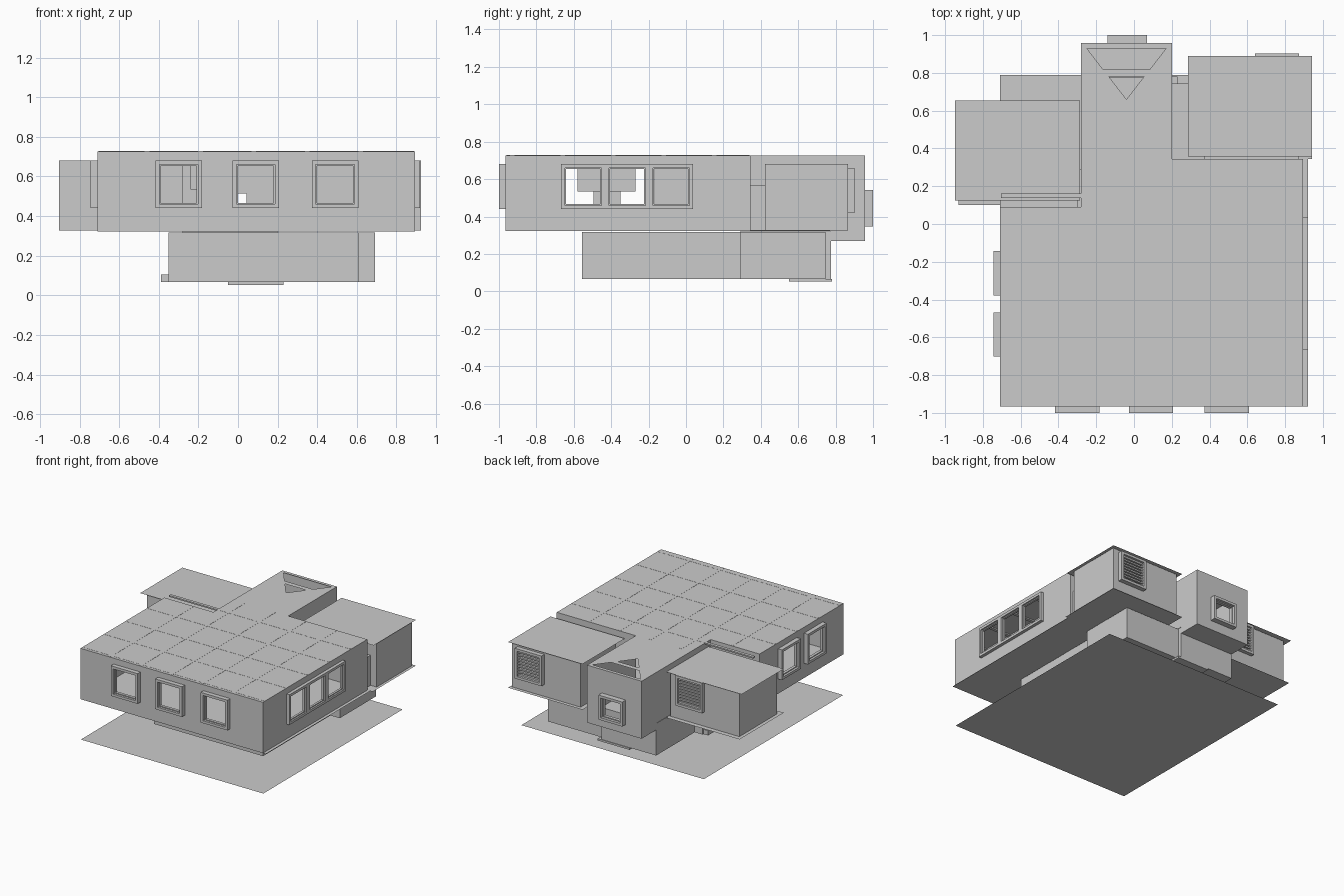
import bpy, bmesh
from mathutils import Vector

if "Cube" in bpy.data.objects:
    bpy.data.objects.remove(bpy.data.objects["Cube"])

grey = bpy.data.materials.new("plain_grey")
grey.diffuse_color = (0.6, 0.6, 0.6, 1)
grey.use_nodes = True
grey.node_tree.nodes["Principled BSDF"].inputs["Base Color"].default_value = grey.diffuse_color

FLOOR, TOP = 0.323, 0.727


def finish(bm, name):
    me = bpy.data.meshes.new(name)
    bm.to_mesh(me)
    bm.free()
    ob = bpy.data.objects.new(name, me)
    me.materials.append(grey)
    bpy.context.collection.objects.link(ob)
    return ob


def add_box(bm, x0, x1, y0, y1, z0, z1):
    vs = bmesh.ops.create_cube(bm, size=1)["verts"]
    for v in vs:
        v.co = Vector((x1 if v.co.x > 0 else x0,
                       y1 if v.co.y > 0 else y0,
                       z1 if v.co.z > 0 else z0))


def box(name, *dims):
    bm = bmesh.new()
    add_box(bm, *dims)
    return finish(bm, name)


def place(axis, h, u, v):
    return {"x": (h, u, v), "y": (u, h, v), "z": (u, v, h)}[axis]


def rect(u0, u1, v0, v1):
    return [(u0, v0), (u1, v0), (u1, v1), (u0, v1)]


def sheet(name, axis, h, sign, outline, holes=()):
    """Flat panel with openings; sign is the side it faces along the axis."""
    bm = bmesh.new()
    n = Vector(place(axis, sign, 0, 0))
    edges = []
    for loop in [outline, *holes]:
        vs = [bm.verts.new(place(axis, h, u, v)) for u, v in loop]
        edges += [bm.edges.new((vs[i - 1], vs[i])) for i in range(len(vs))]
    bmesh.ops.triangle_fill(bm, use_beauty=True, edges=edges, normal=n)
    for f in bm.faces:
        f.normal_update()
        if f.normal.dot(n) < 0:
            f.normal_flip()
    return finish(bm, name)


def window(name, axis, h, sign, u, z, w=0.235, ht=0.24, depth=0.035, slats=0):
    """Projecting frame, thinner inner frame and optional louvres."""
    bm = bmesh.new()

    def bar(u0, u1, v0, v1, d0, d1):
        a, b = sorted((h + sign * d0, h + sign * d1))
        if axis == "y":
            add_box(bm, u0, u1, a, b, v0, v1)
        else:
            add_box(bm, a, b, u0, u1, v0, v1)

    def ring(hw, hh, t, d0, d1):
        for s in (-1, 1):
            bar(*sorted((u + s * hw, u + s * (hw - t))), z - hh, z + hh, d0, d1)
            bar(u - hw + t, u + hw - t, *sorted((z + s * hh, z + s * (hh - t))), d0, d1)

    hw, hh = w / 2, ht / 2
    ring(hw, hh, 0.02, 0, depth)
    ring(hw - 0.02, hh - 0.02, 0.007, -0.005, depth * 0.5)
    for i in range(slats):
        v = z - hh + 0.03 + (ht - 0.06) * i / (slats - 1)
        bar(u - hw + 0.02, u + hw - 0.02, v - 0.006, v + 0.006, 0.004, depth * 0.6)
    finish(bm, name)


def opening(u, z, w=0.19, ht=0.195):
    return rect(u - w / 2, u + w / 2, z - ht / 2, z + ht / 2)


# Ground sheet
sheet("ground_sheet", "z", 0.0, 1, rect(-0.71, 0.895, -0.96, 0.79))

# Main roof, with the triangular skylight in the tower split by a band
roof = [(-0.71, -0.965), (0.895, -0.965), (0.895, 0.345), (0.2, 0.345),
        (0.2, 0.957), (-0.28, 0.957), (-0.28, 0.09), (-0.71, 0.09)]
sheet("main_roof", "z", TOP, 1, roof,
      [[(-0.25, 0.93), (-0.165, 0.82), (0.085, 0.82), (0.17, 0.93)],
       [(-0.133, 0.78), (-0.04, 0.66), (0.053, 0.78)]])

# Roof panel grid
bm = bmesh.new()
for i in range(5):
    x = 0.62 - 0.27 * i
    add_box(bm, x - 0.012, x + 0.012, -0.96, 0.34 if x > -0.28 else 0.085, TOP - 0.01, TOP + 0.001)
for i in range(5):
    y = -0.93 + 0.27 * i
    add_box(bm, -0.705, 0.89, y - 0.012, y + 0.012, TOP - 0.01, TOP + 0.001)
finish(bm, "roof_grid")

# Main floor
sheet("main_floor", "z", FLOOR, -1,
      [(-0.71, -0.965), (0.92, -0.965), (0.92, 0.345), (0.2, 0.345),
       (0.2, 0.77), (-0.28, 0.77), (-0.28, 0.09), (-0.71, 0.09)])

# Main walls with window openings
WZ = 0.56
front_x, right_y, left_y = (-0.30, 0.09, 0.49), (-0.55, -0.315, -0.08), (-0.585, -0.26)
sheet("front_wall", "y", -0.965, -1, rect(-0.71, 0.895, FLOOR, TOP),
      [opening(x, WZ) for x in front_x])
sheet("right_wall", "x", 0.895, 1, rect(-0.965, 0.345, FLOOR, TOP),
      [opening(y, WZ) for y in right_y])
sheet("left_wall", "x", -0.71, -1, rect(-0.965, 0.09, FLOOR, TOP),
      [opening(y, WZ) for y in left_y])
sheet("back_wall_right", "y", 0.345, 1, rect(0.2, 0.895, FLOOR, TOP))
sheet("back_wall_left", "y", 0.09, 1, rect(-0.71, -0.28, FLOOR, TOP))
for x in front_x:
    window("front_window", "y", -0.965, -1, x, WZ)
for y in right_y:
    window("right_window", "x", 0.895, 1, y, WZ, depth=0.025)
for y in left_y:
    window("left_window", "x", -0.71, -1, y, WZ)
box("hanging_cabinet", -0.24, 0.0, -0.58, -0.27, 0.535, TOP - 0.012)

# Back tower
for name, x, s, y0 in (("tower_left_wall", -0.28, -1, 0.09), ("tower_right_wall", 0.2, 1, 0.345)):
    sheet(name, "x", x, s, [(y0, FLOOR), (0.77, FLOOR), (0.77, 0.27),
                            (0.957, 0.27), (0.957, TOP), (y0, TOP)])
sheet("tower_back_wall", "y", 0.957, 1, rect(-0.28, 0.2, 0.27, TOP),
      [opening(-0.035, 0.443, 0.165, 0.15)])
sheet("tower_floor", "z", 0.27, -1, rect(-0.28, 0.2, 0.77, 0.957))
window("tower_window", "y", 0.957, 1, -0.035, 0.443, 0.21, 0.195, 0.043)

# Side rooms at the back, each with thin overhanging roof and floor sheets
box("right_room", 0.32, 0.924, 0.422, 0.866, FLOOR + 0.003, 0.68)
sheet("right_room_roof", "z", 0.686, 1, rect(0.287, 0.942, 0.358, 0.89))
sheet("right_room_floor", "z", FLOOR, -1, rect(0.287, 0.942, 0.345, 0.89))
box("right_room_link", 0.37, 0.87, 0.345, 0.422, FLOOR + 0.003, 0.565)
window("right_room_shutter", "y", 0.866, 1, 0.757, 0.54, depth=0.036, slats=9)

box("left_room", -0.905, -0.3, 0.15, 0.622, FLOOR + 0.003, 0.68)
sheet("left_room_roof", "z", 0.686, 1, rect(-0.948, -0.285, 0.125, 0.655))
sheet("left_room_floor", "z", FLOOR, -1, rect(-0.93, -0.285, 0.1, 0.655))
box("left_room_link", -0.71, -0.3, 0.09, 0.15, FLOOR + 0.003, 0.565)
window("left_room_shutter", "y", 0.622, 1, -0.48, 0.56, depth=0.03, slats=9)

# Recessed lower storey
box("lower_front_core", -0.35, 0.61, -0.557, 0.29, 0.067, 0.317)
box("lower_back_core", -0.27, 0.692, 0.29, 0.745, 0.067, 0.317)
box("stair_core", -0.28, 0.2, 0.29, 0.775, 0.067, FLOOR - 0.002)
box("entry_slab", -0.05, 0.23, 0.55, 0.78, 0.052, 0.067)
box("entry_step", -0.39, -0.35, 0.05, 0.28, 0.067, 0.105)
